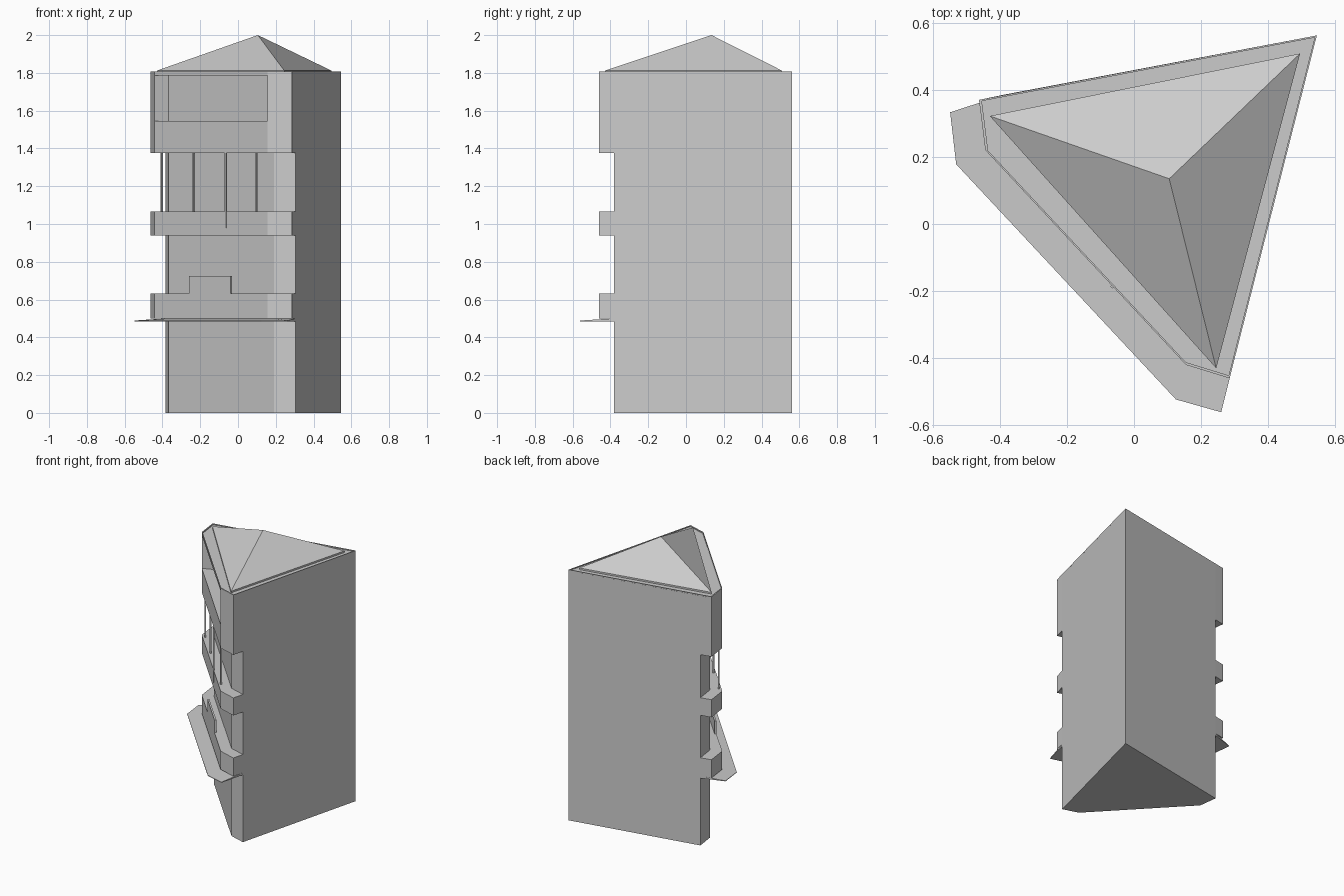
import bpy, bmesh
from mathutils import Vector

if "Cube" in bpy.data.objects:
    bpy.data.objects.remove(bpy.data.objects["Cube"])

# Plan points: outer (upper case) facade line and recessed wall line
A, B, C, D, E = [(-0.462, 0.37), (-0.443, 0.22), (0.155, -0.42), (0.285, -0.46), (0.545, 0.562)]
a, b, c, d = [(-0.385, 0.386), (-0.367, 0.25), (0.19, -0.345), (0.305, -0.38)]


def mesh_object(name, verts, faces):
    me = bpy.data.meshes.new(name)
    me.from_pydata(verts, [], faces)
    bm = bmesh.new()
    bm.from_mesh(me)
    bmesh.ops.recalc_face_normals(bm, faces=bm.faces)
    bm.to_mesh(me)
    bm.free()
    ob = bpy.data.objects.new(name, me)
    bpy.context.collection.objects.link(ob)
    return ob


def prism(name, pts, z0, z1):
    """Extrude a plan polygon; z1 may be a list of heights per point."""
    n = len(pts)
    tops = z1 if isinstance(z1, list) else [z1] * n
    verts = [(x, y, z0) for x, y in pts] + [(p[0], p[1], z) for p, z in zip(pts, tops)]
    faces = [tuple(range(n)), tuple(range(n, 2 * n))]
    faces += [(i, (i + 1) % n, (i + 1) % n + n, i + n) for i in range(n)]
    return mesh_object(name, verts, faces)


along = (Vector(C) - Vector(B)).normalized()
inward = Vector((-along.y, along.x))
if inward.x < 0:
    inward = -inward


def face_box(name, x0, x1, off, depth, z0, z1):
    """Box along the main facade between two x positions."""
    p, q = [Vector(B) + along * ((x - B[0]) / along.x) for x in (x0, x1)]
    pts = [p + inward * off, q + inward * off,
           q + inward * (off + depth), p + inward * (off + depth)]
    return prism(name, [tuple(v) for v in pts], z0, z1)


# Main tower
prism("tower_core", [a, b, c, d, E], 0, 1.80)

# Projecting floor bands
band = [A, B, C, D, d, c, b, a]
for name, z0, z1 in [("lower_band", 0.50, 0.632), ("middle_band", 0.938, 1.065),
                     ("upper_band", 1.375, 1.545), ("roof_band", 1.785, 1.80)]:
    prism(name, band, z0, z1)

# Solid ends of the top loggia
prism("loggia_left_end", [A, B, b, a], 1.545, 1.785)
prism("loggia_right_end", [C, D, d, c], 1.545, 1.785)

# Raised panel on the lower band
face_box("raised_panel", -0.26, -0.04, 0.0, 0.012, 0.632, 0.725)

# Slender posts of the open gallery and a hanging blade
for i, x in enumerate((-0.42, -0.25, 0.082)):
    face_box(f"gallery_post_{i}", x, x + 0.006, 0.012, 0.01, 1.065, 1.375)
face_box("hanging_blade", -0.067, -0.061, -0.005, 0.01, 0.98, 1.375)

# Thin canopy above the ground floor
outer = [(-0.548, 0.333), (-0.53, 0.178), (0.125, -0.523), (0.26, -0.561)]
prism("canopy", outer + [d, c, b, a], 0.485, [0.489] * 4 + [0.5] * 4)

# Low roof lip
center = Vector((0.1, 0.13))
rim = [A, B, C, D, E]
inner = [tuple(center + (Vector(p) - center) * 0.985) for p in rim]
n = 5
verts = [(x, y, z) for z in (1.80, 1.807) for x, y in rim + inner]
faces = []
for i in range(n):
    j = (i + 1) % n
    faces += [(i, j, j + 10, i + 10), (i + 5, j + 5, j + 15, i + 15),
              (i + 10, j + 10, j + 15, i + 15), (i, j, j + 5, i + 5)]
mesh_object("roof_lip", verts, faces)

# Three-sided pyramid roof
base = [(-0.43, 0.322), (0.245, -0.43), (0.495, 0.508)]
prism("roof_base", base, 1.80, 1.812)
mesh_object("pyramid_roof", [(x, y, 1.812) for x, y in base] + [(0.105, 0.135, 2.0)],
            [(0, 1, 2), (0, 1, 3), (1, 2, 3), (2, 0, 3)])
